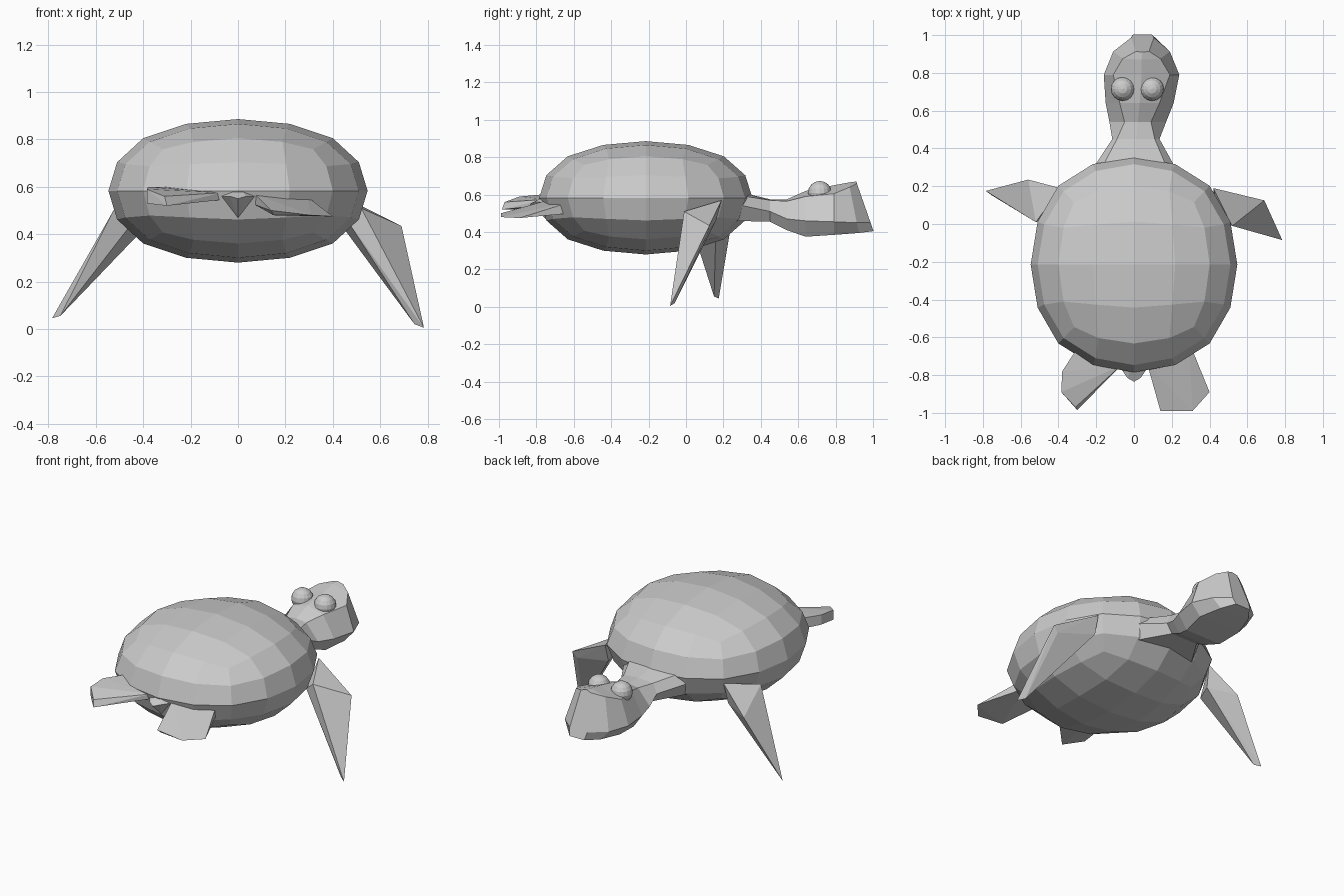
import bpy
import bmesh
from mathutils import Vector

default_cube = bpy.data.objects.get("Cube")
if default_cube:
    bpy.data.objects.remove(default_cube, do_unlink=True)

grey = bpy.data.materials.new("plain_grey")
grey.use_nodes = True
grey.diffuse_color = (0.6, 0.6, 0.6, 1)
grey.node_tree.nodes["Principled BSDF"].inputs["Base Color"].default_value = (0.6, 0.6, 0.6, 1)


def make_object(name, bm):
    """Turn a bmesh into a flat shaded grey object."""
    bmesh.ops.recalc_face_normals(bm, faces=bm.faces[:])
    mesh = bpy.data.meshes.new(name)
    bm.to_mesh(mesh)
    bm.free()
    mesh.materials.append(grey)
    obj = bpy.data.objects.new(name, mesh)
    bpy.context.scene.collection.objects.link(obj)
    return obj


def hull(name, points):
    """Build a faceted part as the convex hull of a few corners."""
    bm = bmesh.new()
    verts = [bm.verts.new(p) for p in points]
    result = bmesh.ops.convex_hull(bm, input=verts)
    loose = {g for g in result["geom_interior"] + result["geom_unused"]
             if isinstance(g, bmesh.types.BMVert)}
    bmesh.ops.delete(bm, geom=list(loose), context="VERTS")
    return make_object(name, bm)


def loft(name, rings):
    """Skin a row of rings with equal point counts and cap the ends."""
    bm = bmesh.new()
    loops = [[bm.verts.new(p) for p in ring] for ring in rings]
    for a, b in zip(loops, loops[1:]):
        for i in range(len(a)):
            j = (i + 1) % len(a)
            bm.faces.new((a[i], a[j], b[j], b[i]))
    bm.faces.new(loops[0])
    bm.faces.new(loops[-1])
    return make_object(name, bm)


# Shell: a rounded box, fitted to its half sizes
bm = bmesh.new()
bmesh.ops.create_cube(bm, size=2)
shell = make_object("shell", bm)
rounding = shell.modifiers.new("rounding", "SUBSURF")
rounding.levels = rounding.render_levels = 2
rounding.use_limit_surface = False
bpy.context.view_layer.update()
rounded = bpy.data.meshes.new_from_object(
    shell.evaluated_get(bpy.context.evaluated_depsgraph_get()))
shell.modifiers.clear()
reach = max(v.co.x for v in rounded.vertices)
half, middle = Vector((0.547, 0.57, 0.303)), Vector((0, -0.215, 0.583))
for v in rounded.vertices:
    v.co = v.co / reach * half + middle
for face in rounded.polygons:
    face.use_smooth = False
shell.data = rounded


# Neck and head: each ring has a crown, upper, cheek and jaw corner per side
def head_ring(y, centre, lean, crown, upper, cheek, jaw):
    side = [upper, cheek, jaw]
    profile = [(0, crown)] + side + [(-w, z) for w, z in reversed(side)]
    return [(centre + w, y + lean * (crown - z), z) for w, z in profile]


loft("neck_and_head", [
    head_ring(0.26, 0, 0, 0.62, (0.19, 0.60), (0.24, 0.55), (0.2, 0.46)),
    head_ring(0.45, 0.01, 0, 0.575, (0.10, 0.57), (0.125, 0.51), (0.09, 0.455)),
    head_ring(0.54, 0.02, 0, 0.575, (0.07, 0.565), (0.15, 0.47), (0.1, 0.41)),
    head_ring(0.64, 0.03, 0, 0.62, (0.105, 0.59), (0.18, 0.46), (0.12, 0.375)),
    head_ring(0.79, 0.04, 0, 0.65, (0.15, 0.605), (0.2, 0.455), (0.14, 0.385)),
    head_ring(0.87, 0.04, 0.2, 0.665, (0.1, 0.64), (0.15, 0.45), (0.1, 0.395)),
    head_ring(0.91, 0.045, 0.35, 0.67, (0.035, 0.66), (0.06, 0.45), (0.05, 0.405)),
])

# Eyes
for name, x in (("right_eye", -0.06), ("left_eye", 0.095)):
    bm = bmesh.new()
    bmesh.ops.create_uvsphere(bm, u_segments=16, v_segments=8, radius=0.063)
    bmesh.ops.translate(bm, verts=bm.verts[:], vec=(x, 0.715, 0.61))
    make_object(name, bm)

# Front flippers: shoulder, elbow, tip
hull("left_front_flipper", [
    (0.42, 0.19, 0.57), (0.52, -0.01, 0.51), (0.42, 0.16, 0.46), (0.46, 0.01, 0.46),
    (0.69, 0.125, 0.435), (0.66, 0.12, 0.4),
    (0.785, -0.085, 0.005), (0.745, -0.06, 0.02)])
hull("right_front_flipper", [
    (-0.39, 0.19, 0.55), (-0.52, 0.01, 0.51), (-0.4, 0.16, 0.42), (-0.46, 0.03, 0.43),
    (-0.56, 0.235, 0.4), (-0.55, 0.21, 0.36),
    (-0.785, 0.175, 0.045), (-0.75, 0.15, 0.055)])

# Rear flippers: hip, outer edge, toe
hull("left_rear_flipper", [
    (0.07, -0.74, 0.57), (0.07, -0.74, 0.525), (0.29, -0.62, 0.56), (0.29, -0.62, 0.5),
    (0.4, -0.89, 0.475), (0.31, -0.99, 0.48), (0.14, -0.99, 0.5), (0.15, -0.97, 0.48)])
hull("right_rear_flipper", [
    (-0.07, -0.75, 0.575), (-0.07, -0.75, 0.545), (-0.27, -0.61, 0.6), (-0.27, -0.61, 0.53),
    (-0.38, -0.78, 0.6), (-0.38, -0.78, 0.54), (-0.385, -0.89, 0.59),
    (-0.385, -0.89, 0.53), (-0.3, -0.985, 0.52), (-0.31, -0.97, 0.56)])

# Tail
hull("tail", [
    (0, -0.72, 0.61), (0.08, -0.75, 0.56), (-0.08, -0.75, 0.56), (0, -0.75, 0.47),
    (0.035, -0.815, 0.56), (-0.035, -0.815, 0.56), (0, -0.835, 0.55)])
